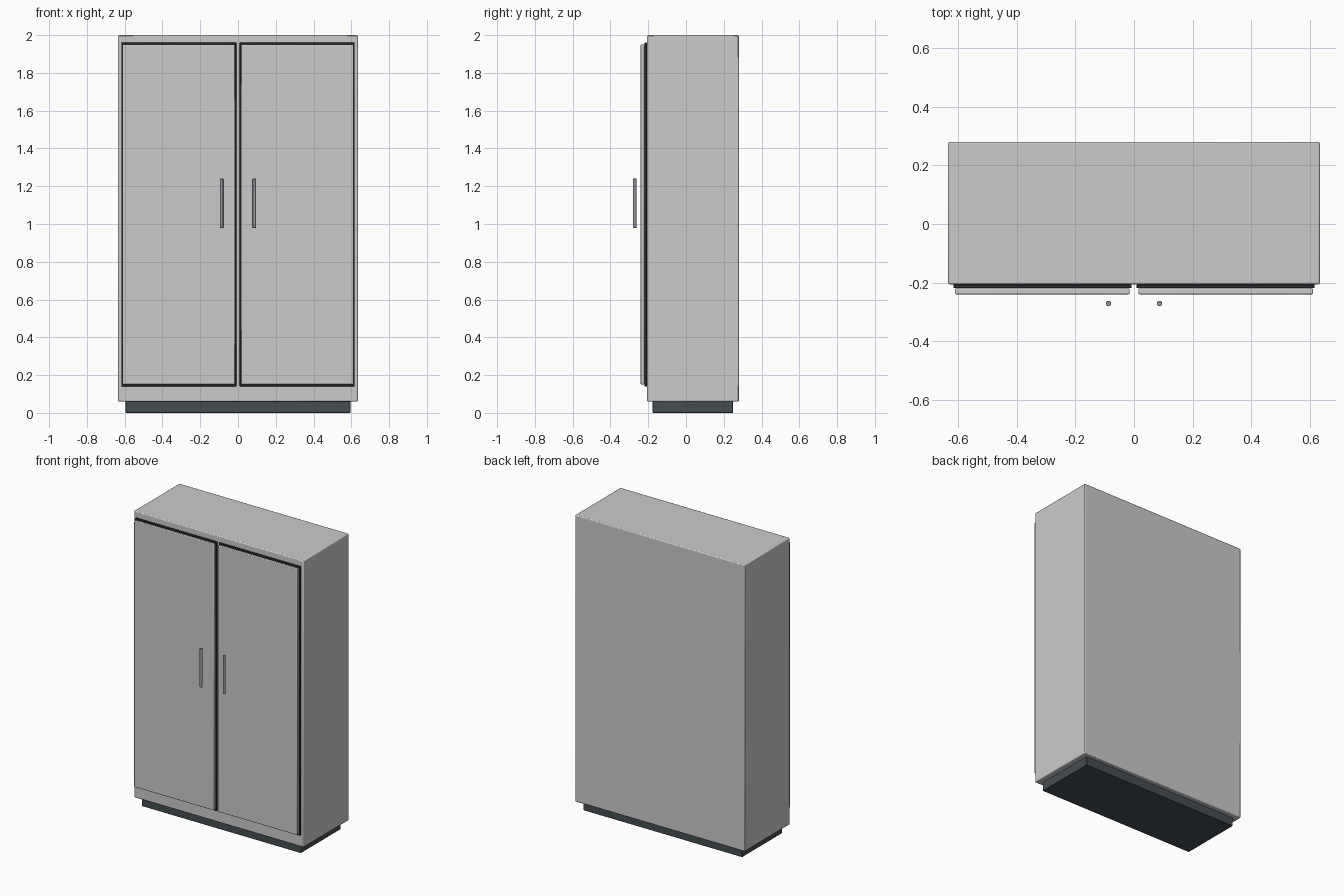
import bpy

if "Cube" in bpy.data.objects:
    bpy.data.objects.remove(bpy.data.objects["Cube"])


def material(name, rgb):
    m = bpy.data.materials.new(name)
    m.diffuse_color = (*rgb, 1)
    m.use_nodes = True
    m.node_tree.nodes["Principled BSDF"].inputs["Base Color"].default_value = m.diffuse_color
    return m


PANEL = material("panel_grey", (0.57, 0.58, 0.56))
DARK = material("dark_grey", (0.06, 0.075, 0.085))
SEAL = material("seal_black", (0.025, 0.028, 0.032))
METAL = material("handle_metal", (0.28, 0.30, 0.33))


def finish(obj, name, mat, bevel):
    obj.name = name
    obj.data.materials.append(mat)
    bpy.ops.object.transform_apply(location=False, rotation=False, scale=True)
    mod = obj.modifiers.new("soft_edges", 'BEVEL')
    mod.width = bevel
    mod.segments = 2
    bpy.ops.object.shade_smooth_by_angle()
    return obj


def box(name, x, y, z, mat, bevel):
    """Box from (min, max) ranges on each axis."""
    bpy.ops.mesh.primitive_cube_add(
        size=1, location=[(r[0] + r[1]) / 2 for r in (x, y, z)])
    obj = bpy.context.object
    obj.scale = [r[1] - r[0] for r in (x, y, z)]
    return finish(obj, name, mat, bevel)


# Carcass on a recessed plinth
box("cabinet_body", (-0.635, 0.635), (-0.206, 0.28), (0.06, 2.0), PANEL, 0.006)
box("plinth", (-0.595, 0.595), (-0.177, 0.249), (0.0, 0.062), DARK, 0.003)

# Pair of doors, each with a dark seal behind it and a bar handle
for side, s in (("left", -1), ("right", 1)):
    cx = s * 0.313
    box(side + "_door_seal", (cx - 0.304, cx + 0.304), (-0.219, -0.207),
        (0.14, 1.96), SEAL, 0.002)
    box(side + "_door", (cx - 0.298, cx + 0.298), (-0.24, -0.219),
        (0.15, 1.95), PANEL, 0.004)
    bpy.ops.mesh.primitive_cylinder_add(
        vertices=16, radius=0.009, depth=0.26, location=(s * 0.087, -0.271, 1.11))
    finish(bpy.context.object, side + "_handle", METAL, 0.0015)
